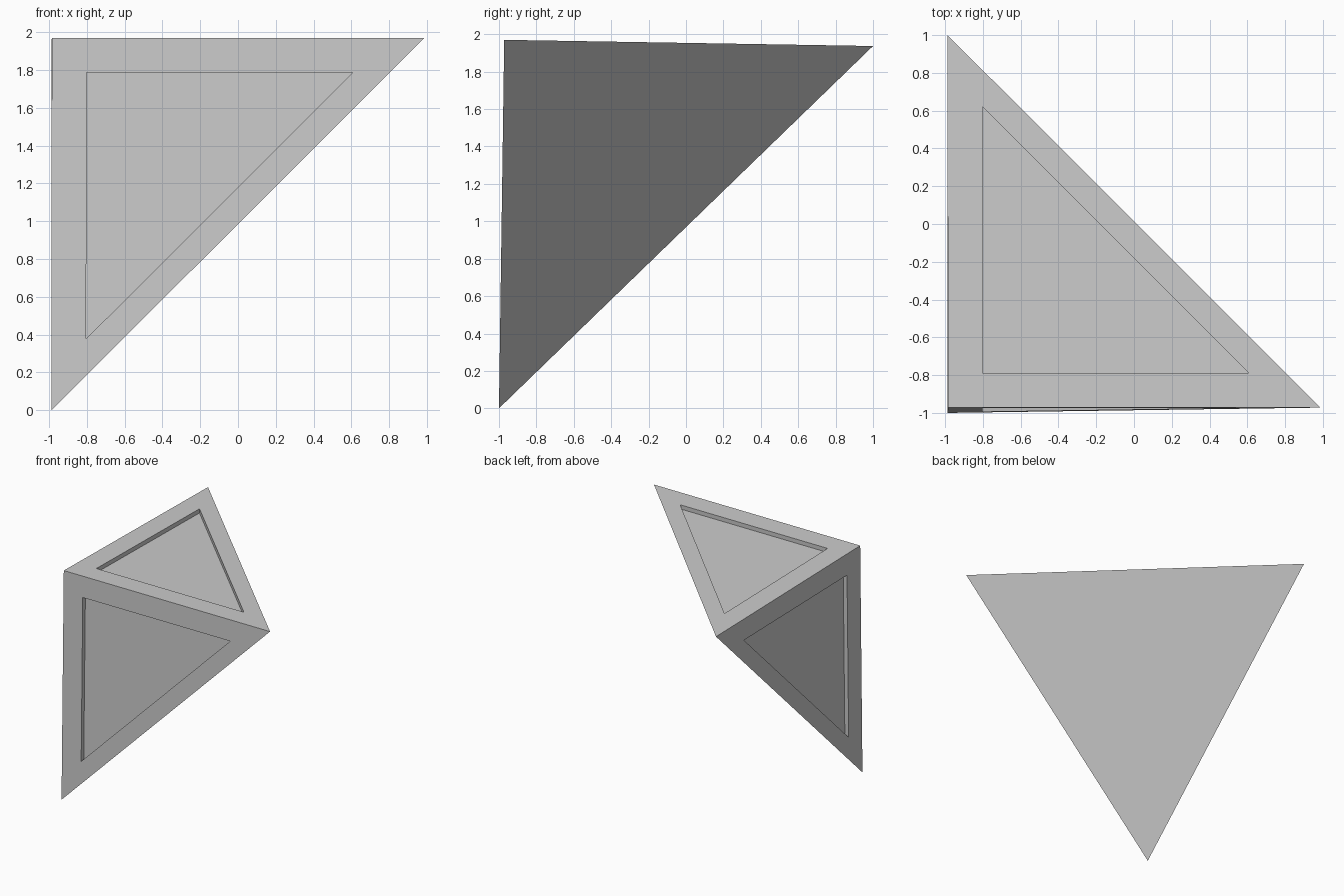
import bpy, bmesh
from mathutils import Vector

if "Cube" in bpy.data.objects:
    bpy.data.objects.remove(bpy.data.objects["Cube"])

DEPTH = 0.036          # depth of the recessed panels
SIDE, HYP = 0.093, 0.099   # rim widths as fractions of the face height

# Four corners of the wedge
corner = Vector((-0.985, -0.972, 1.97))
right = Vector((0.987, -0.972, 1.97))
back = Vector((-0.987, 1.0, 1.937))
foot = Vector((-0.987, -1.0, 0.0))

bm = bmesh.new()
cache = {}


def vert(p):
    key = tuple(round(c, 5) for c in p)
    if key not in cache:
        cache[key] = bm.verts.new(p)
    return cache[key]


def face(*pts):
    bm.faces.new([vert(p) for p in pts])


def panel_face(a, b, c):
    """Triangle with its right angle at a: rim, recess walls and sunken floor."""
    normal = (b - a).cross(c - a).normalized()
    outer = [a, b, c]
    weights = [(1 - 2 * SIDE, SIDE, SIDE),
               (HYP, 1 - SIDE - HYP, SIDE),
               (HYP, SIDE, 1 - SIDE - HYP)]
    rim = [a * u + b * v + c * w for u, v, w in weights]
    floor = [p - normal * DEPTH for p in rim]
    for i in range(3):
        j = (i + 1) % 3
        face(outer[i], outer[j], rim[j], rim[i])
        face(rim[i], rim[j], floor[j], floor[i])
    face(*floor)


# Three recessed faces meeting at the corner, and the plain sloping face
panel_face(corner, foot, right)
panel_face(corner, right, back)
panel_face(corner, back, foot)
face(right, foot, back)
bmesh.ops.recalc_face_normals(bm, faces=bm.faces)

mesh = bpy.data.meshes.new("corner_wedge")
bm.to_mesh(mesh)
bm.free()
bpy.context.collection.objects.link(bpy.data.objects.new("corner_wedge", mesh))
